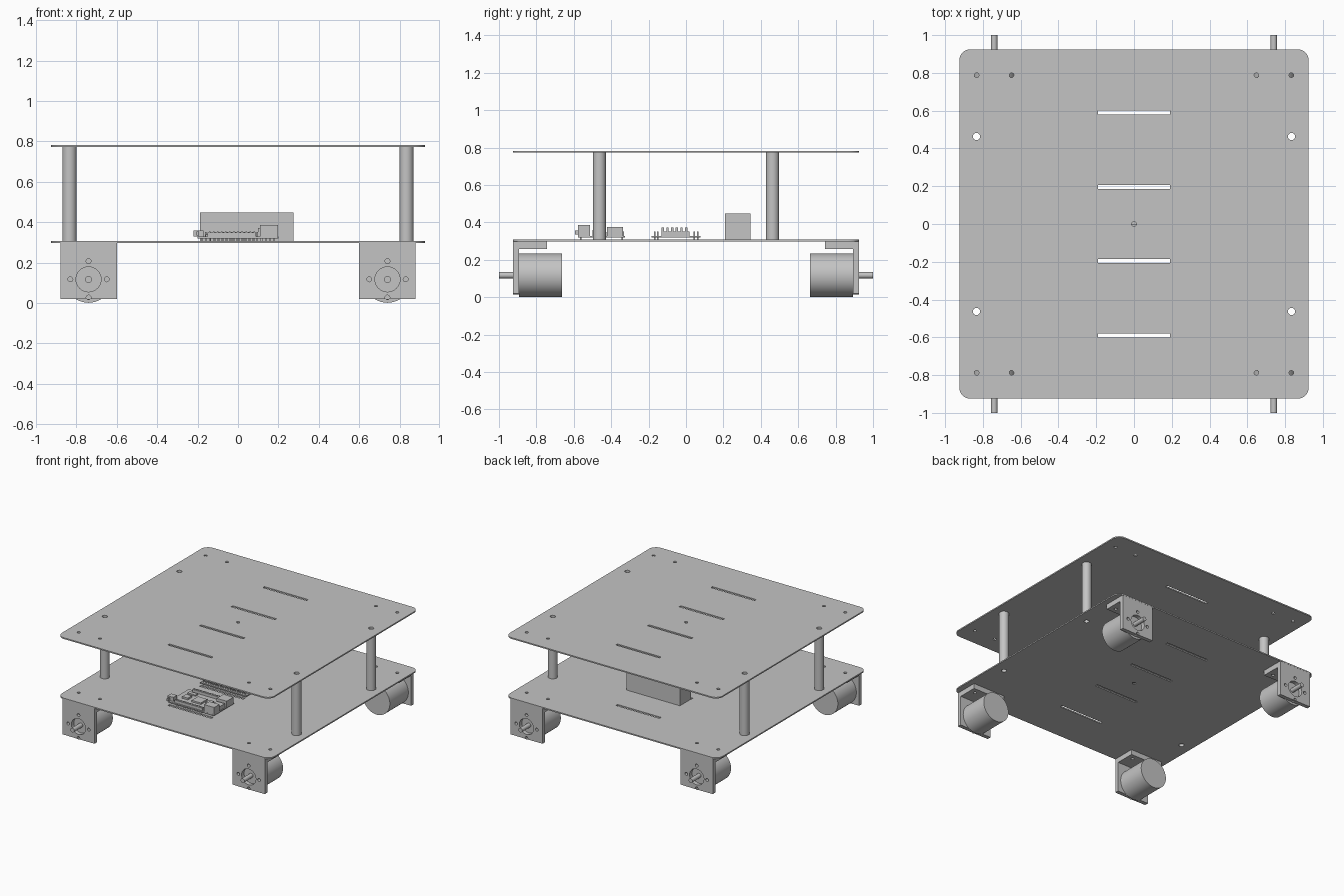
import bpy, bmesh, math
from mathutils import Matrix, Vector

cube = bpy.data.objects.get("Cube")
if cube:
    bpy.data.objects.remove(cube, do_unlink=True)

grey = bpy.data.materials.new("plain_grey")
grey.use_nodes = True
grey.diffuse_color = (0.55, 0.55, 0.55, 1)
grey.node_tree.nodes["Principled BSDF"].inputs["Base Color"].default_value = (0.55, 0.55, 0.55, 1)

DECK, TOP, THICK = 0.307, 0.782, 0.01   # top heights of both plates, plate thickness


def circle(x, y, r, n=32):
    return [(x + r * math.cos(math.tau * i / n), y + r * math.sin(math.tau * i / n)) for i in range(n)]


def rect(x0, y0, x1, y1):
    return [(x0, y0), (x1, y0), (x1, y1), (x0, y1)]


def rounded_square(half, r, n=8):
    pts = []
    for k, (sx, sy) in enumerate([(1, 1), (-1, 1), (-1, -1), (1, -1)]):
        for i in range(n + 1):
            a = math.pi / 2 * (k + i / n)
            pts.append((sx * (half - r) + r * math.cos(a), sy * (half - r) + r * math.sin(a)))
    return pts


def finish(name, mesh):
    mesh.materials.clear()
    mesh.materials.append(grey)
    mesh.shade_smooth()
    mesh.set_sharp_from_angle(angle=math.radians(30))
    obj = bpy.data.objects.new(name, mesh)
    bpy.context.collection.objects.link(obj)
    return obj


def prism(name, outlines, lo, hi, along_y=False):
    """Extrude an outline with holes from lo to hi along z, or along y with the outline in x and z."""
    curve = bpy.data.curves.new(name, "CURVE")
    curve.dimensions, curve.fill_mode = "2D", "BOTH"
    curve.extrude = (hi - lo) / 2
    for pts in outlines:
        s = curve.splines.new("POLY")
        s.points.add(len(pts) - 1)
        for p, (x, y) in zip(s.points, pts):
            p.co = (x, y, 0, 1)
        s.use_cyclic_u = True
    temp = bpy.data.objects.new("temp", curve)
    bpy.context.collection.objects.link(temp)
    deps = bpy.context.evaluated_depsgraph_get()
    mesh = bpy.data.meshes.new_from_object(temp.evaluated_get(deps))
    bpy.data.objects.remove(temp, do_unlink=True)
    mid = (lo + hi) / 2
    move = Matrix.Translation((0, mid, 0) if along_y else (0, 0, mid))
    if along_y:
        move = move @ Matrix.Rotation(math.pi / 2, 4, "X")
    bm = bmesh.new()
    bm.from_mesh(mesh)
    bmesh.ops.remove_doubles(bm, verts=bm.verts, dist=1e-5)
    bmesh.ops.transform(bm, matrix=move, verts=bm.verts)
    bmesh.ops.recalc_face_normals(bm, faces=bm.faces)
    bm.to_mesh(mesh)
    bm.free()
    return finish(name, mesh)


def boxes(name, spans):
    """One object made of boxes, each given by its low and high corner."""
    bm = bmesh.new()
    for lo, hi in spans:
        lo, hi = Vector(lo), Vector(hi)
        m = Matrix.Translation((lo + hi) / 2) @ Matrix.Diagonal((hi - lo).to_4d())
        bmesh.ops.create_cube(bm, size=1, matrix=m)
    mesh = bpy.data.meshes.new(name)
    bm.to_mesh(mesh)
    bm.free()
    return finish(name, mesh)


# Plates, with post holes, bracket holes, cable slots and a centre hole
holes = [circle(0, 0, 0.013, 8)]
for sx in (-1, 1):
    for sy in (-1, 1):
        holes.append(circle(sx * 0.834, sy * 0.463, 0.019))
        holes += [circle(sx * x, sy * 0.788, 0.012, 16) for x in (0.833, 0.648)]
for y in (-0.59, -0.196, 0.196, 0.59):
    holes.append(rect(-0.19, y - 0.01, 0.19, y + 0.01))
for name, z in (("lower_plate", DECK), ("upper_plate", TOP)):
    prism(name, [rounded_square(0.925, 0.06)] + holes, z - THICK, z)

# Corner assemblies: hollow post, angle bracket, motor and shaft
MX, MZ = 0.74, 0.117
for sx, side in ((1, "left"), (-1, "right")):
    for sy, end in ((-1, "front"), (1, "back")):
        tag = f"{end}_{side}"
        x = sx * MX
        post = (sx * 0.834, sy * 0.463)
        prism(f"post_{tag}", [circle(*post, 0.035), circle(*post, 0.019)], DECK, TOP - THICK)

        def span(a, b):
            return sorted((sy * a, sy * b))

        screws = [circle(x + 0.09 * dx, MZ + 0.09 * dz, 0.012, 16)
                  for dx, dz in ((1, 0), (-1, 0), (0, 1), (0, -1))]
        prism(f"bracket_face_{tag}",
              [rect(x - 0.14, 0.02, x + 0.14, DECK - THICK), circle(x, MZ, 0.062)] + screws,
              *span(0.893, 0.924), along_y=True)
        y0, y1 = span(0.743, 0.893)
        prism(f"bracket_flange_{tag}",
              [rect(x - 0.14, y0, x + 0.14, y1)]
              + [circle(x + d, sy * 0.788, 0.012, 16) for d in (-0.0925, 0.0925)],
              0.257, DECK - THICK)
        prism(f"motor_{tag}", [circle(x, MZ, 0.116, 48)], *span(0.663, 0.893), along_y=True)
        prism(f"shaft_{tag}", [circle(x, MZ, 0.017, 24)], *span(0.893, 1.0), along_y=True)

# Battery pack
boxes("battery_box", [((-0.188, 0.208, DECK), (0.275, 0.344, 0.447))])


def pin_row(x0, x1, y, z0, z1, count):
    step = (x1 - x0) / (count - 1)
    return [((x0 + i * step - 0.004, y - 0.004, z0), (x0 + i * step + 0.004, y + 0.004, z1))
            for i in range(count)]


# Controller board with sockets, ports, chips and solder pins
PCB = 0.328
boxes("controller_board", [((-0.2, -0.578, PCB - 0.009), (0.195, -0.326, PCB))])
boxes("controller_ports", [
    ((0.11, -0.577, PCB), (0.197, -0.512, 0.385)),
    ((0.11, -0.422, PCB), (0.197, -0.338, 0.375)),
    ((0.12, -0.5, PCB), (0.19, -0.435, 0.36)),
    ((-0.22, -0.56, PCB), (-0.17, -0.515, 0.36)),
    ((-0.205, -0.594, 0.335), (-0.193, -0.57, 0.355))])
boxes("controller_sockets", [((-0.15, y - 0.01, PCB), (0.09, y + 0.01, 0.35)) for y in (-0.562, -0.342)])
boxes("controller_chips", [
    ((-0.06, -0.49, PCB), (0.02, -0.41, 0.34)),
    ((-0.15, -0.48, PCB), (-0.1, -0.43, 0.342)),
    ((0.045, -0.47, PCB), (0.085, -0.42, 0.345)),
    ((-0.16, -0.4, PCB), (-0.09, -0.37, 0.338))])
boxes("controller_pins", [p for y in (-0.562, -0.342) for p in pin_row(-0.14, 0.08, y, DECK, 0.355, 12)])

# Driver board with its heat sink and header pins
boxes("driver_board", [((-0.2, -0.185, PCB - 0.009), (0.2, 0.078, PCB))])
boxes("driver_heat_sink", [((0.1, -0.13, PCB), (0.195, 0.02, 0.352))]
      + [((0.1, -0.13 + i * 0.025, 0.352), (0.195, -0.118 + i * 0.025, 0.372)) for i in range(6)]
      + [((-0.14, -0.11, PCB), (0.06, -0.0, 0.345))])
boxes("driver_pins", [p for y in (-0.168, -0.15, 0.045, 0.062) for p in pin_row(-0.18, 0.18, y, DECK, 0.352, 18)])
